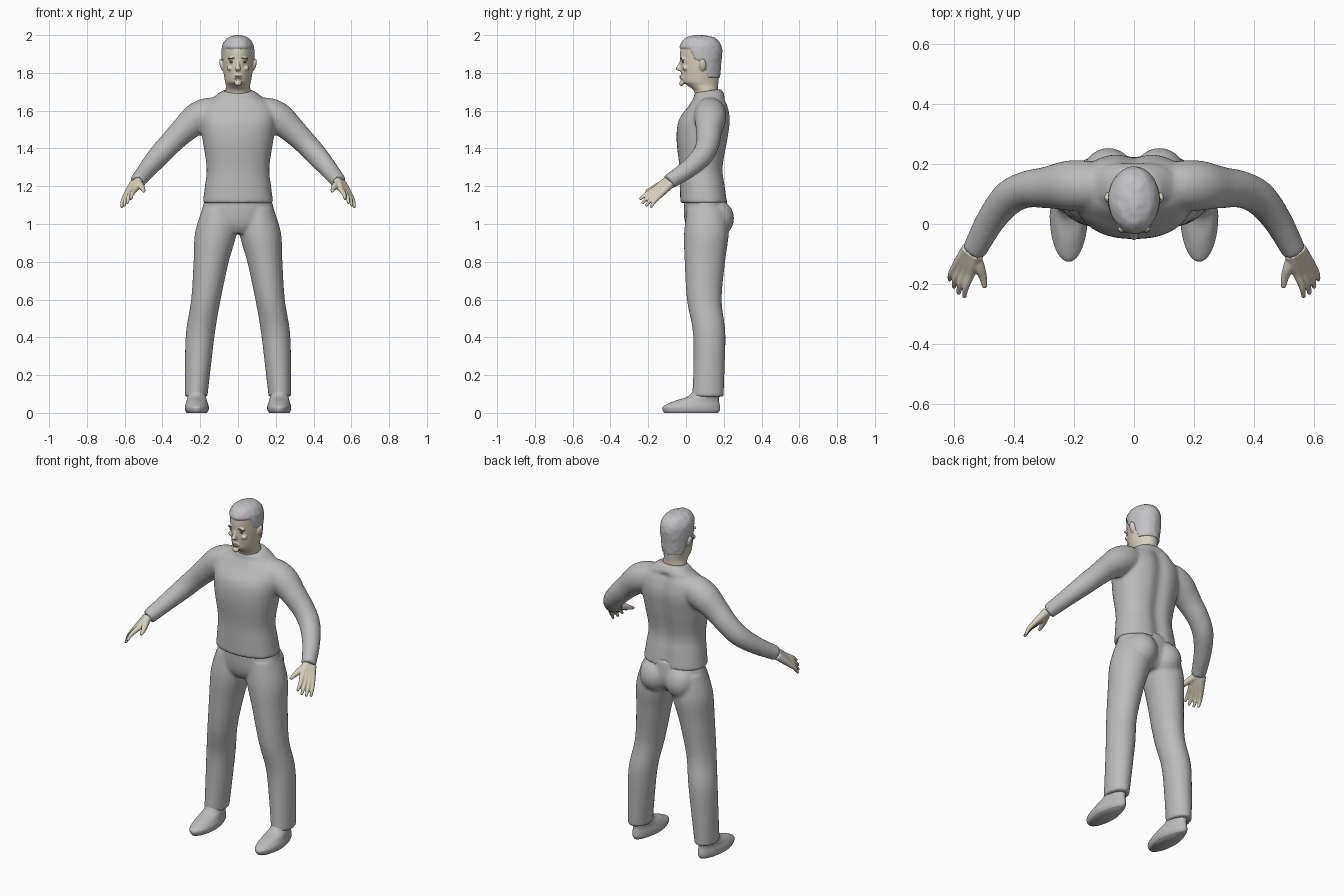
import bpy, bmesh, math
from mathutils import Vector, Matrix, noise

if "Cube" in bpy.data.objects:
    bpy.data.objects.remove(bpy.data.objects["Cube"])


def material(name, colour):
    mat = bpy.data.materials.new(name)
    mat.use_nodes = True
    mat.diffuse_color = (*colour, 1)
    bsdf = next(n for n in mat.node_tree.nodes if n.type == 'BSDF_PRINCIPLED')
    bsdf.inputs["Base Color"].default_value = (*colour, 1)
    return mat


cloth = material("grey cloth", (.5, .5, .5))
hair_grey = material("light grey hair", (.54, .54, .56))
skin = material("pale skin", (.7, .63, .49))
lip = material("lip", (.55, .46, .37))
dark = material("dark grey", (.12, .12, .12))


def spline(keys, steps):
    """Smooth curve through tuples of any length."""
    keys = [Vector(k) for k in keys]
    out = []
    for i in range(len(keys) - 1):
        a, b, c, d = (keys[max(0, min(len(keys) - 1, i + j))] for j in (-1, 0, 1, 2))
        for s in range(steps):
            t = s / steps
            out.append(b + (c - a) * (t / 2) + (a * 2 - b * 5 + c * 4 - d) * (t * t / 2)
                       + (b * 3 - a - c * 3 + d) * (t ** 3 / 2))
    return out + [keys[-1]]


def loft(bm, keys, side=1, along=False, segments=40, steps=6, power=2):
    """Skin rings (x, y, z, width, depth); rings lie flat or across the path."""
    rows = spline(keys, steps)
    centres = [Vector(r[:3]) for r in rows]
    rings = []
    for i, row in enumerate(rows):
        turn = Matrix.Identity(3)
        if along:
            tangent = centres[min(i + 1, len(rows) - 1)] - centres[max(i - 1, 0)]
            turn = tangent.to_track_quat('Z', 'Y').to_matrix()
        ring = []
        for s in range(segments):
            angle = math.tau * s / segments
            u, v = (math.copysign(abs(f) ** (2 / power), f)
                    for f in (math.cos(angle), math.sin(angle)))
            p = centres[i] + turn @ Vector((u * row[3], v * row[4], 0))
            ring.append(bm.verts.new((p.x * side, p.y, p.z)))
        rings.append(ring)
    for low, high in zip(rings, rings[1:]):
        for s in range(segments):
            n = (s + 1) % segments
            bm.faces.new((low[s], low[n], high[n], high[s]))
    bm.faces.new(rings[0])
    bm.faces.new(rings[-1])
    return [v for ring in rings for v in ring]


def tube(bm, keys, side):
    loft(bm, [(x, y, z, r, r) for x, y, z, r in keys], side, along=True, segments=20)


def blob(bm, centre, size, side=1, tilt=0):
    x, y, z = centre
    place = Matrix.Translation((x * side, y, z)) @ Matrix.Rotation(tilt * side, 4, 'Y')
    bmesh.ops.create_uvsphere(bm, u_segments=20, v_segments=12, radius=1,
                              matrix=place @ Matrix.Diagonal((*size, 1)))


def finish(name, bm, mat, voxel=None, smoothing=4):
    bmesh.ops.recalc_face_normals(bm, faces=bm.faces)
    mesh = bpy.data.meshes.new(name)
    for face in bm.faces:
        face.smooth = True
    bm.to_mesh(mesh)
    bm.free()
    mesh.materials.append(mat)
    obj = bpy.data.objects.new(name, mesh)
    bpy.context.collection.objects.link(obj)
    if voxel:
        fuse = obj.modifiers.new("fuse", 'REMESH')
        fuse.mode = 'VOXEL'
        fuse.voxel_size = voxel
        fuse.use_smooth_shade = True
        soften = obj.modifiers.new("soften", 'SMOOTH')
        soften.factor = .5
        soften.iterations = smoothing
    return obj


# Sweater: torso with a spine groove, and two sleeves
bm = bmesh.new()
torso = loft(bm, [(0, .097, 1.11, .187, .127), (0, .09, 1.2, .175, .122),
                  (0, .083, 1.3, .166, .118), (0, .088, 1.45, .188, .138),
                  (0, .1, 1.55, .2, .138), (0, .118, 1.62, .19, .108),
                  (0, .122, 1.665, .135, .085), (0, .115, 1.705, .084, .07)],
             segments=64, power=2.3)
for v in torso:
    if v.co.y > .1 and v.co.z < 1.66:
        v.co.y -= .018 * math.exp(-(v.co.x / .04) ** 2)
    if v.co.z > 1.66:
        v.co.z += .15 * (v.co.y - .115)
for side in (1, -1):
    tube(bm, [(.1, .125, 1.6, .07), (.16, .128, 1.585, .084), (.22, .128, 1.555, .084),
              (.29, .122, 1.495, .07), (.36, .115, 1.425, .062), (.42, .085, 1.36, .058),
              (.48, .01, 1.29, .049), (.535, -.092, 1.222, .041)], side)
finish("sweater", bm, cloth, .009, 8)

# Trousers: pelvis, buttocks and two legs
bm = bmesh.new()
loft(bm, [(0, .1, 1.15, .172, .112), (0, .107, 1.05, .193, .118),
          (0, .105, .99, .17, .105), (0, .1, .95, .09, .075)], segments=48)
for side in (1, -1):
    blob(bm, (.085, .16, 1.03), (.09, .095, .1), side)
    loft(bm, [(.1, .11, 1.08, .09, .105), (.118, .108, .95, .11, .118),
              (.142, .1, .8, .093, .107), (.17, .097, .6, .078, .092),
              (.198, .122, .43, .077, .086), (.212, .122, .25, .069, .083),
              (.222, .116, .085, .06, .083)], side)
finish("trousers", bm, cloth, .009, 6)

# Shoes: wide toe, narrow heel
for side, name in ((1, "left"), (-1, "right")):
    bm = bmesh.new()
    shoe = loft(bm, [(.218, .028, 0, .054, .142), (.218, .028, .015, .062, .152),
                     (.218, .03, .035, .063, .15), (.218, .055, .062, .056, .12),
                     (.219, .095, .09, .052, .08), (.22, .11, .14, .046, .06)], side)
    for v in shoe:
        if v.co.y > .03:
            v.co.x += (side * .218 - v.co.x) * (v.co.y - .03) * 1.2
    finish(name + "_shoe", bm, cloth)

# Hands: four fingers fanned between index and little finger, plus a thumb
for side, name in ((1, "left"), (-1, "right")):
    bm = bmesh.new()
    wrist = Vector((.537, -.092, 1.222))
    for i, reach in enumerate((1, 1.1, 1.07, .95)):
        t = i / 3
        root = wrist + Vector((-.012, -.008, .006)).lerp(Vector((.014, .01, -.008)), t)
        knuckle = Vector((.546, -.168, 1.182)).lerp(Vector((.594, -.14, 1.15)), t)
        tip = Vector((.567, -.245, 1.13)).lerp(Vector((.617, -.19, 1.083)), t)
        tip = knuckle + (tip - knuckle) * reach
        middle = knuckle.lerp(tip, .5) + Vector((.005, -.003, .003))
        tube(bm, [(*root, .024), (*root.lerp(knuckle, .5), .02), (*knuckle, .015),
                  (*middle, .0115), (*tip, .007)], side)
    tube(bm, [(*wrist, .022), (.518, -.14, 1.205, .019), (.505, -.175, 1.188, .014),
              (.498, -.213, 1.172, .008)], side)
    finish(name + "_hand", bm, skin, .004, 4)

# Head: neck, skull and jaw, narrowing towards the face
head_keys = [(0, .115, 1.62, .066, .058), (0, .107, 1.7, .066, .063),
             (0, .09, 1.732, .064, .08), (0, .076, 1.752, .068, .096),
             (0, .075, 1.79, .075, .1), (0, .075, 1.85, .081, .105),
             (0, .077, 1.91, .082, .108), (0, .077, 1.95, .075, .099),
             (0, .075, 1.98, .05, .07), (0, .072, 1.992, .015, .02)]


def narrow_face(verts):
    for v in verts:
        if v.co.y < .075:
            v.co.x *= 1 - 1.6 * (.075 - v.co.y) * min(1, max(0, (1.98 - v.co.z) * 10))


bm = bmesh.new()
narrow_face(loft(bm, head_keys, segments=56))
# Nose, brow, lips, chin, cheeks and ears
loft(bm, [(0, -.02, 1.872, .007, .009), (0, -.03, 1.845, .009, .012),
          (0, -.037, 1.822, .014, .017), (0, -.028, 1.81, .012, .012)], segments=20)
blob(bm, (0, -.024, 1.745), (.02, .012, .014))
blob(bm, (0, -.022, 1.777), (.024, .011, .014))
for side in (1, -1):
    blob(bm, (.03, -.017, 1.875), (.026, .011, .009), side, .15)
    blob(bm, (.042, -.002, 1.825), (.017, .016, .014), side)
    blob(bm, (.085, .088, 1.842), (.012, .019, .034), side, .25)
finish("head", bm, skin, .004, 3)

# Painted face details: brows, eyes and mouth
bm = bmesh.new()
for side in (1, -1):
    blob(bm, (.033, -.023, 1.877), (.019, .007, .003), side, .12)
    blob(bm, (.032, -.0165, 1.856), (.012, .005, .005), side)
finish("brows_and_eyes", bm, dark)
bm = bmesh.new()
blob(bm, (0, -.029, 1.782), (.021, .006, .004))
blob(bm, (0, -.029, 1.774), (.017, .006, .004))
finish("lips", bm, lip)

# Hair: a shell over the skull that sinks under the skin below the hairline
line = [(-1, 1.925), (.02, 1.925), (.045, 1.87), (.075, 1.86), (.1, 1.835),
        (.12, 1.775), (1, 1.765)]


def hairline(y):
    for (y1, z1), (y2, z2) in zip(line, line[1:]):
        if y <= y2:
            return z1 + (z2 - z1) * (y - y1) / (y2 - y1)


bm = bmesh.new()
hair = loft(bm, head_keys[3:], segments=80, steps=10)
narrow_face(hair)
middle = Vector((0, .076, 1.87))
for v in hair:
    cover = min(1, max(0, (v.co.z - hairline(v.co.y)) / .02 + .5))
    cover = cover * cover * (3 - 2 * cover)
    bump = noise.noise(v.co * 45) * .018 * cover
    v.co = middle + (v.co - middle) * (.93 + .13 * cover + bump)
finish("hair", bm, hair_grey)
